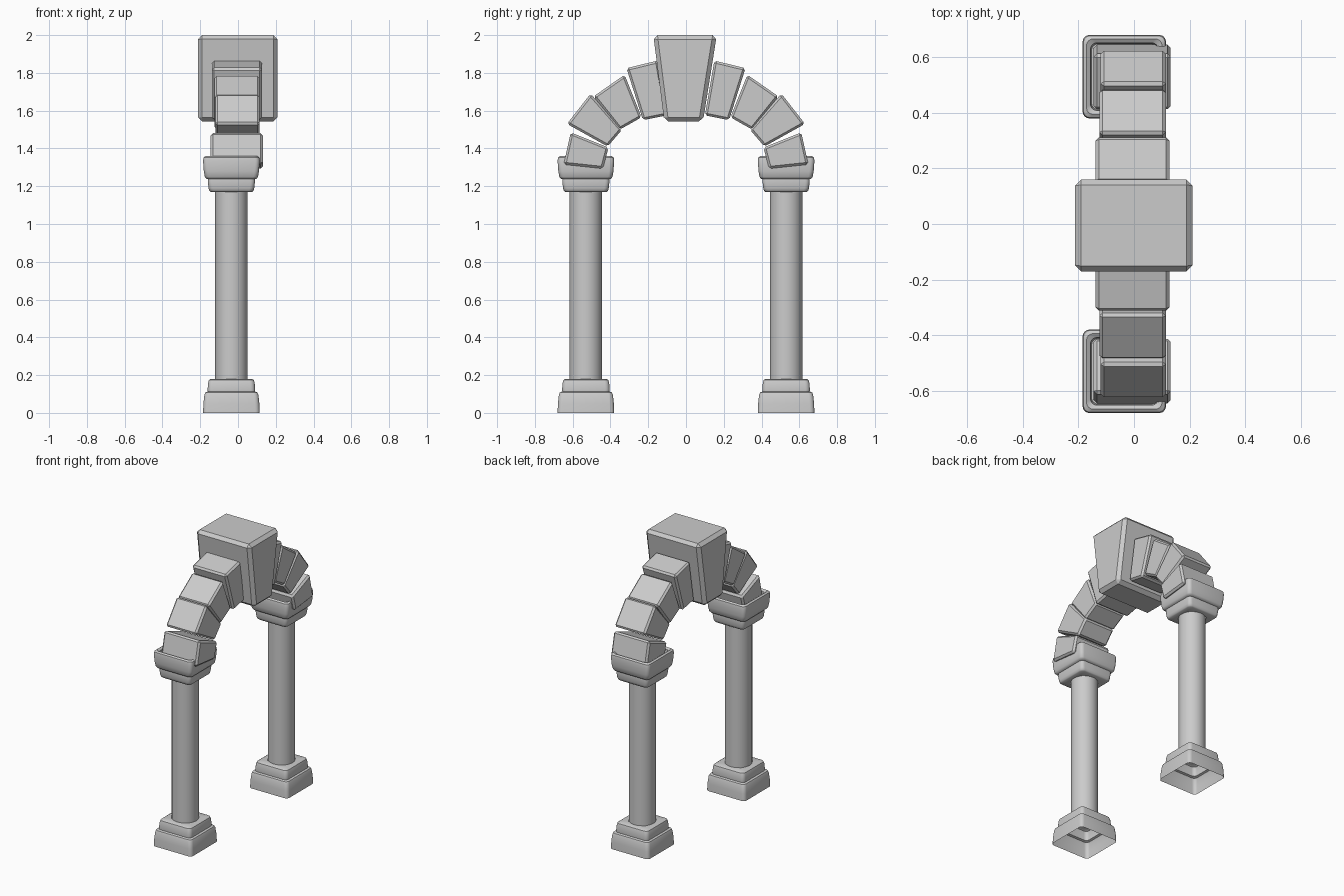
import bpy, bmesh, math
from mathutils import Vector

if "Cube" in bpy.data.objects:
    bpy.data.objects.remove(bpy.data.objects["Cube"])

CX, CY = -0.035, 0.53   # column centre


def add_mesh(name, bm):
    bmesh.ops.recalc_face_normals(bm, faces=bm.faces[:])
    me = bpy.data.meshes.new(name)
    bm.to_mesh(me)
    bm.free()
    ob = bpy.data.objects.new(name, me)
    bpy.context.collection.objects.link(ob)
    return ob


def smooth(ob, deg):
    bpy.ops.object.select_all(action='DESELECT')
    ob.select_set(True)
    bpy.context.view_layer.objects.active = ob
    bpy.ops.object.shade_smooth_by_angle(angle=math.radians(deg))


def rounded_square(h, r, seg=4):
    pts = []
    for k in range(4):
        a0 = k * math.pi / 2
        cx = (h - r) * (1 if k in (0, 3) else -1)
        cy = (h - r) * (1 if k < 2 else -1)
        for i in range(seg + 1):
            a = a0 + i * math.pi / 2 / seg
            pts.append((cx + r * math.cos(a), cy + r * math.sin(a)))
    return pts


def stepped_block(name, profile, y, cap_end=False):
    """Loft rounded squares through (half width, z) pairs."""
    bm = bmesh.new()
    rings = [[bm.verts.new((CX + px, y + py, z)) for px, py in rounded_square(h, 0.024)]
             for h, z in profile]
    n = len(rings[0])
    for a, b in zip(rings, rings[1:]):
        for i in range(n):
            bm.faces.new((a[i], a[(i + 1) % n], b[(i + 1) % n], b[i]))
    if cap_end:
        bm.faces.new(rings[-1])
    smooth(add_mesh(name, bm), 40)


def stone(name, corners, x0, x1, bevel, x_in=0.0):
    """Wedge block: y-z outline pushed along x, chamfered edges."""
    bm = bmesh.new()
    lo = [bm.verts.new((x0 + x_in, y, z)) for y, z in corners]
    hi = [bm.verts.new((x1 - x_in, y, z)) for y, z in corners]
    bm.faces.new(lo)
    bm.faces.new(hi)
    for i in range(4):
        j = (i + 1) % 4
        bm.faces.new((lo[i], lo[j], hi[j], hi[i]))
    bmesh.ops.recalc_face_normals(bm, faces=bm.faces[:])
    bmesh.ops.bevel(bm, geom=bm.edges[:], offset=bevel, segments=1, affect='EDGES')
    add_mesh(name, bm)


base = [(0.150, 0), (0.148, 0.05), (0.143, 0.095), (0.138, 0.108), (0.125, 0.113),
        (0.126, 0.125), (0.123, 0.16), (0.119, 0.174), (0.110, 0.18), (0.07, 0.18)]
capital = [(0.07, 1.17), (0.110, 1.17), (0.117, 1.176), (0.121, 1.19), (0.125, 1.225),
           (0.124, 1.237), (0.134, 1.24), (0.141, 1.25), (0.146, 1.28), (0.150, 1.335),
           (0.147, 1.352), (0.136, 1.36), (0.122, 1.35), (0.118, 1.31)]

# arch stones: y-z outline on the +y side, x range
arch = [
    ([(0.15, 1.865), (0.315, 1.825), (0.228, 1.55), (0.10, 1.575)], -0.138, 0.127),
    ([(0.325, 1.79), (0.49, 1.675), (0.35, 1.50), (0.235, 1.565)], -0.125, 0.115),
    ([(0.505, 1.69), (0.63, 1.53), (0.415, 1.41), (0.338, 1.50)], -0.120, 0.115),
    ([(0.61, 1.485), (0.648, 1.315), (0.44, 1.293), (0.41, 1.405)], -0.145, 0.132),
]

for side, s in (("back", 1), ("front", -1)):
    y = s * CY
    stepped_block(side + "_column_base", base, y)
    stepped_block(side + "_column_capital", capital, y, True)
    # round shaft
    bpy.ops.mesh.primitive_cylinder_add(vertices=32, radius=0.086, depth=1.0,
                                        location=(CX, y, 0.675))
    bpy.context.object.name = side + "_column_shaft"
    smooth(bpy.context.object, 40)
    for i, (outline, x0, x1) in enumerate(arch):
        stone(f"{side}_arch_stone_{i + 1}", [(s * a, b) for a, b in outline], x0, x1, 0.012)

# large keystone
stone("keystone", [(-0.173, 2.0), (0.163, 2.0), (0.09, 1.543), (-0.115, 1.543)],
      -0.212, 0.210, 0.022)
